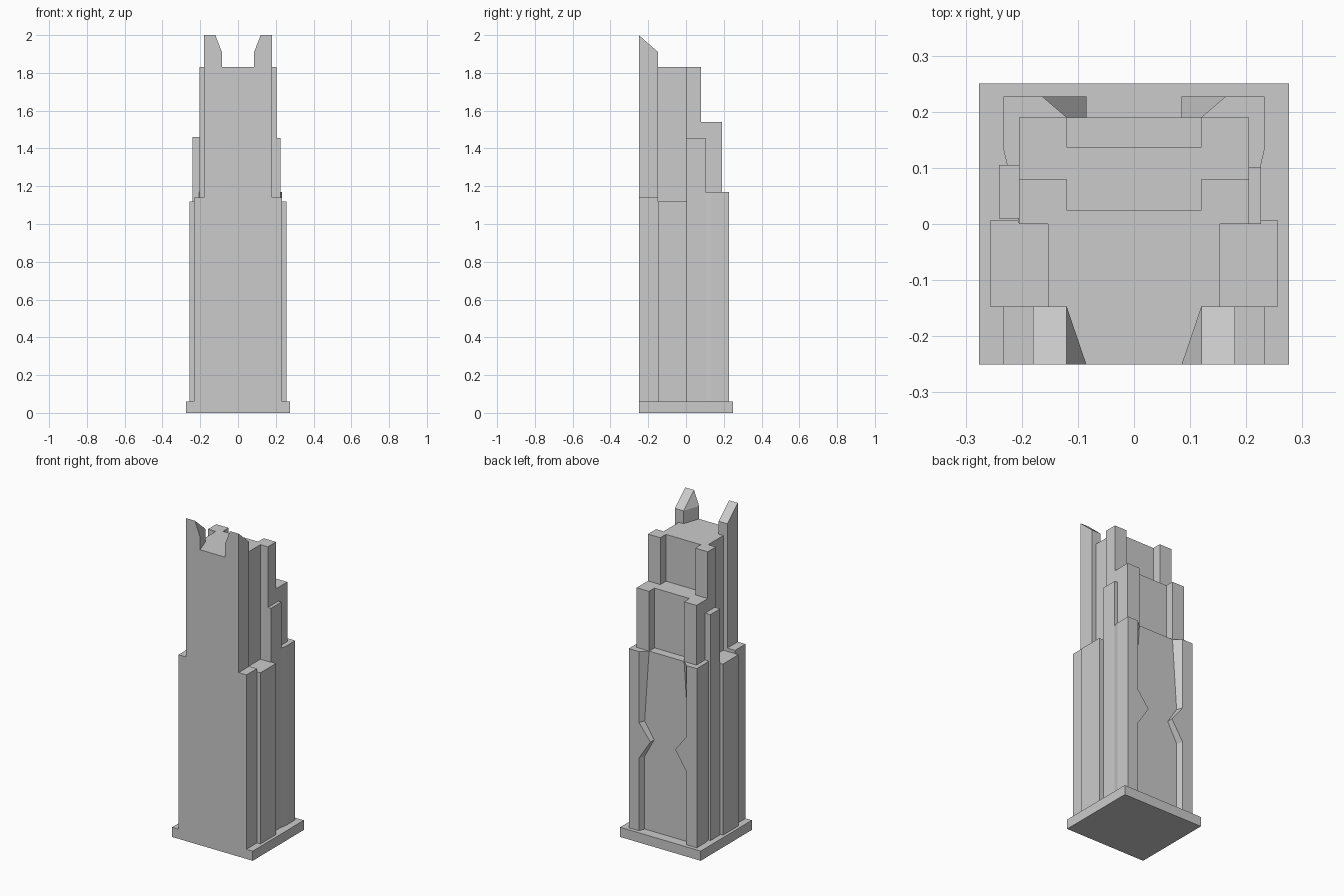
import bpy, bmesh

if "Cube" in bpy.data.objects:
    bpy.data.objects.remove(bpy.data.objects["Cube"])


def loft(name, ring_a, ring_b):
    """Solid joining two matching rings of 3D points."""
    bm = bmesh.new()
    a = [bm.verts.new(p) for p in ring_a]
    b = [bm.verts.new(p) for p in ring_b]
    n = len(a)
    bm.faces.new(a)
    bm.faces.new(b[::-1])
    for i in range(n):
        j = (i + 1) % n
        bm.faces.new((a[i], b[i], b[j], a[j]))
    bmesh.ops.remove_doubles(bm, verts=bm.verts, dist=1e-5)
    bmesh.ops.recalc_face_normals(bm, faces=bm.faces)
    mesh = bpy.data.meshes.new(name)
    bm.to_mesh(mesh)
    bm.free()
    ob = bpy.data.objects.new(name, mesh)
    bpy.context.collection.objects.link(ob)
    return ob


def tier(name, half, z0, z1):
    """Extrude a symmetric plan given by its right half, front to back."""
    plan = half + [(-x, y) for x, y in reversed(half)]
    return loft(name, [(x, y, z0) for x, y in plan], [(x, y, z1) for x, y in plan])


def box(name, x0, x1, y0, y1, z0, z1):
    plan = [(x0, y0), (x1, y0), (x1, y1), (x0, y1)]
    return loft(name, [(x, y, z0) for x, y in plan], [(x, y, z1) for x, y in plan])


FRONT, SLAB = -0.25, -0.147

# Base plinth
tier("base_plinth", [(.276, FRONT), (.276, .25)], 0, .06)

# Lower shaft: front slab, side pilasters, rear body
tier("front_slab", [(.233, FRONT), (.233, SLAB)], .06, 1.14)
tier("side_pilasters", [(.257, SLAB), (.257, .006)], .06, 1.12)
tier("rear_shaft", [(.205, 0), (.225, .1), (.233, .135), (.233, .19)], .06, 1.17)

# Upper stepped tiers with recessed rear centre
tier("middle_tier", [(.205, 0), (.205, .19), (.12, .19), (.12, .137)], 1.12, 1.54)
tier("top_tier", [(.18, FRONT), (.18, SLAB), (.153, SLAB), (.153, 0),
                  (.205, 0), (.205, .08), (.12, .08), (.12, .025)], 1.12, 1.83)

# Side fins, slightly different left and right
box("right_fin", .19, .226, 0, .102, .06, 1.455)
box("left_fin", -.241, -.19, .01, .105, .06, 1.46)

# Rear corner posts: inner profile with a pointed bump at mid height
inner_face = [(.15, .06), (.15, .51), (.085, .63), (.15, .73), (.12, 1.17)]
outer_face = [(.163, .06), (.163, .51), (.085, .63), (.163, .73), (.163, 1.17)]
edge = [(.233, 1.17), (.233, .06)]

# Front horns: slope down to the rear and towards the middle
horn_front = [(.085, 1.83), (.085, 1.91), (.12, 2.0), (.18, 2.0), (.18, 1.83)]
horn_back = [(.12, 1.83), (.12, 1.91), (.12, 1.91), (.18, 1.91), (.18, 1.83)]


def bm_loft_horn(name, s):
    """Horn with its doubled rear corner collapsed to a triangle."""
    f = [(s * x, FRONT, z) for x, z in horn_front]
    b = [(s * x, SLAB, z) for x, z in horn_back[:2] + horn_back[3:]]
    faces = [(0, 1, 2, 3, 4), (8, 7, 6, 5), (0, 5, 6, 1), (1, 6, 2),
             (2, 6, 7, 3), (3, 7, 8, 4), (4, 8, 5, 0)]
    bm = bmesh.new()
    v = [bm.verts.new(p) for p in f + b]
    for face in faces:
        bm.faces.new([v[i] for i in face])
    bmesh.ops.recalc_face_normals(bm, faces=bm.faces)
    mesh = bpy.data.meshes.new(name)
    bm.to_mesh(mesh)
    bm.free()
    bpy.context.collection.objects.link(bpy.data.objects.new(name, mesh))


for side, s in (("right", 1), ("left", -1)):
    loft(side + "_rear_post",
         [(s * x, .19, z) for x, z in inner_face + edge],
         [(s * x, .227, z) for x, z in outer_face + edge])
    bm_loft_horn(side + "_horn", s)
